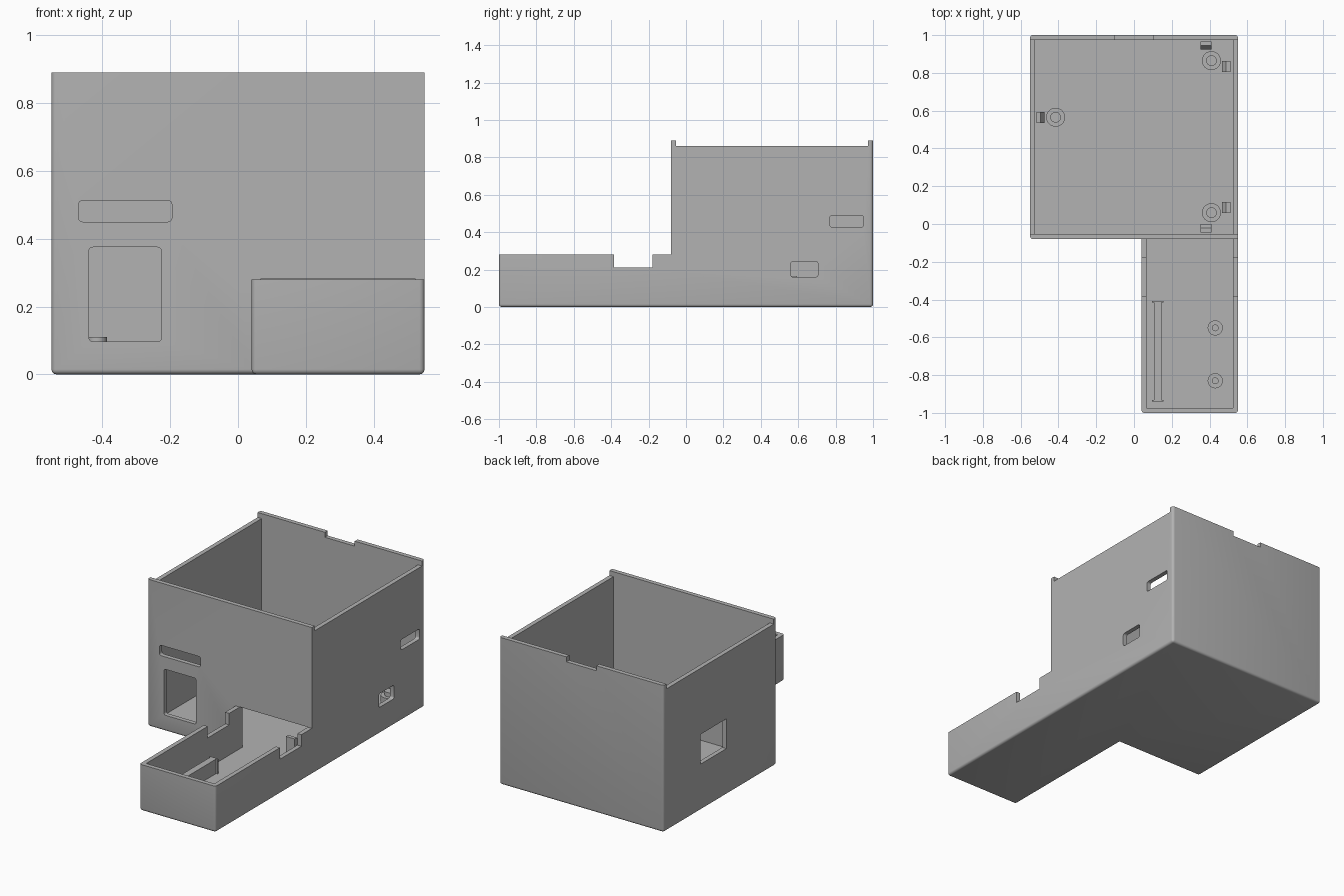
import bpy, bmesh
from mathutils import Matrix, Vector

cube = bpy.data.objects.get("Cube")
if cube:
    bpy.data.objects.remove(cube, do_unlink=True)

grey = bpy.data.materials.new("plain_grey")
grey.use_nodes = True
COLOUR = (0.45, 0.45, 0.45, 1)
grey.diffuse_color = COLOUR
grey.node_tree.nodes["Principled BSDF"].inputs["Base Color"].default_value = COLOUR

WALL = 0.027
FLOOR = 0.027


def finish(name, bm):
    bmesh.ops.recalc_face_normals(bm, faces=bm.faces)
    mesh = bpy.data.meshes.new(name)
    bm.to_mesh(mesh)
    bm.free()
    mesh.materials.append(grey)
    ob = bpy.data.objects.new(name, mesh)
    bpy.context.collection.objects.link(ob)
    return ob


def smooth(ob):
    bpy.ops.object.select_all(action='DESELECT')
    ob.select_set(True)
    bpy.context.view_layer.objects.active = ob
    bpy.ops.object.shade_smooth_by_angle()


def add_box(bm, xs, ys, zs):
    size = Vector((xs[1] - xs[0], ys[1] - ys[0], zs[1] - zs[0]))
    mid = Vector((sum(xs), sum(ys), sum(zs))) / 2
    scale = Matrix.Diagonal(size).to_4x4()
    bmesh.ops.create_cube(bm, size=1, matrix=Matrix.Translation(mid) @ scale)


def extrude(bm, points, offset):
    """Close a solid between a flat outline and its copy moved by offset."""
    face = bm.faces.new([bm.verts.new(p) for p in points])
    made = bmesh.ops.extrude_face_region(bm, geom=[face])
    moved = [g for g in made["geom"] if isinstance(g, bmesh.types.BMVert)]
    bmesh.ops.translate(bm, vec=offset, verts=moved)
    bmesh.ops.recalc_face_normals(bm, faces=bm.faces)


def box(name, xs, ys, zs, round_axis=None):
    """Box, optionally with the edges along one axis rounded."""
    bm = bmesh.new()
    add_box(bm, xs, ys, zs)
    if round_axis is not None:
        edges = [e for e in bm.edges
                 if abs((e.verts[0].co - e.verts[1].co).normalized()[round_axis]) > 0.9]
        bmesh.ops.bevel(bm, geom=edges, offset=0.012, segments=4, profile=0.5, affect='EDGES')
    return finish(name, bm)


def carve(ob, cutter):
    cutter.hide_render = True
    mod = ob.modifiers.new("cut", 'BOOLEAN')
    mod.operation = 'DIFFERENCE'
    mod.solver = 'EXACT'
    mod.object = cutter
    bpy.context.view_layer.objects.active = ob
    bpy.ops.object.modifier_apply(modifier=mod.name)
    bpy.data.objects.remove(cutter, do_unlink=True)


# Enclosure: L-shaped outline, rounded along the bottom and outer corners
inner_corner = Vector((0.04, -0.08))
outline = [(-0.55, -0.08), inner_corner, (0.04, -1), (0.55, -1), (0.55, 1), (-0.55, 1)]
bm = bmesh.new()
extrude(bm, [(x, y, 0) for x, y in outline], (0, 0, 0.89))
edges = []
for e in bm.edges:
    a, b = (v.co for v in e.verts)
    upright = abs(a.z - b.z) > 0.5
    at_inner_corner = (a.xy - inner_corner).length < 0.001
    if max(a.z, b.z) < 0.01 or (upright and not at_inner_corner):
        edges.append(e)
bmesh.ops.bevel(bm, geom=edges, offset=0.015, segments=4, profile=0.5, affect='EDGES')
enclosure = finish("enclosure", bm)

# Lower the tray, then hollow both compartments
carve(enclosure, box("tray_trim", (0, 1), (-2, -0.08), (0.28, 2)))
carve(enclosure, box("main_cavity", (-0.55 + WALL, 0.55 - WALL), (-0.08 + WALL, 1 - WALL), (FLOOR, 2)))
carve(enclosure, box("tray_cavity", (0.04 + WALL, 0.55 - WALL), (-1 + WALL, 0), (FLOOR, 0.281)))

# Rim steps and notches
carve(enclosure, box("side_rim", (-1, 1), (-0.08 + WALL, 1 - WALL), (0.86, 2)))
carve(enclosure, box("back_notch", (-0.1, 0.1), (0.9, 2), (0.86, 2)))
carve(enclosure, box("tray_notch", (0, 1), (-0.385, -0.18), (0.21, 0.5)))

# Wall openings, most with rounded corners
carve(enclosure, box("front_slot", (-0.47, -0.195), (-0.2, 0), (0.45, 0.513), 1))
carve(enclosure, box("front_window", (-0.44, -0.225), (-0.2, 0), (0.097, 0.375), 1))
carve(enclosure, box("upper_side_slot", (0.45, 0.7), (0.77, 0.95), (0.427, 0.49), 0))
carve(enclosure, box("lower_side_slot", (0.45, 0.7), (0.56, 0.705), (0.16, 0.243), 0))
carve(enclosure, box("right_window", (-0.7, -0.45), (0.4, 0.645), (0.28, 0.46)))
smooth(enclosure)


def post(name, x, y, steps):
    """Stepped round post; steps are (radius, top height)."""
    bm = bmesh.new()
    bottom = FLOOR - 0.005
    for radius, top in steps:
        bmesh.ops.create_cone(bm, cap_ends=True, segments=32, radius1=radius, radius2=radius,
                              depth=top - bottom,
                              matrix=Matrix.Translation((x, y, (top + bottom) / 2)))
        bottom = top
    smooth(finish(name, bm))


for i, (x, y) in enumerate([(-0.415, 0.565), (0.41, 0.865), (0.41, 0.06)]):
    post(f"board_post_{i + 1}", x, y, [(0.05, 0.085), (0.028, 0.11)])
for i, y in enumerate((-0.55, -0.83)):
    post(f"tray_post_{i + 1}", 0.43, y, [(0.04, 0.07), (0.018, 0.1)])


def clip(name, x, y, facing):
    """Snap clip: an upright with a wedge hook pointing along facing."""
    out = Vector((*facing, 0))
    side = Vector((-facing[1], facing[0], 0))
    foot = FLOOR - 0.005
    profile = [(-0.022, foot), (0, foot), (0, 0.12), (0.022, 0.13), (0, 0.165), (-0.022, 0.165)]
    bm = bmesh.new()
    extrude(bm, [Vector((x, y, z)) + out * d - side * 0.029 for d, z in profile], side * 0.058)
    finish(name, bm)


clips = [(-0.495, 0.565, (1, 0)), (0.488, 0.833, (-1, 0)), (0.488, 0.088, (-1, 0)),
         (0.38, 0.945, (0, -1)), (0.38, -0.022, (0, 1))]
for i, spec in enumerate(clips):
    clip(f"board_clip_{i + 1}", *spec)

# Upright rail in the tray with slightly wider ends
bm = bmesh.new()
rail_height = (FLOOR - 0.005, 0.115)
add_box(bm, (0.105, 0.145), (-0.932, -0.415), rail_height)
for ys in ((-0.94, -0.932), (-0.415, -0.407)):
    add_box(bm, (0.095, 0.155), ys, rail_height)
finish("tray_rail", bm)
